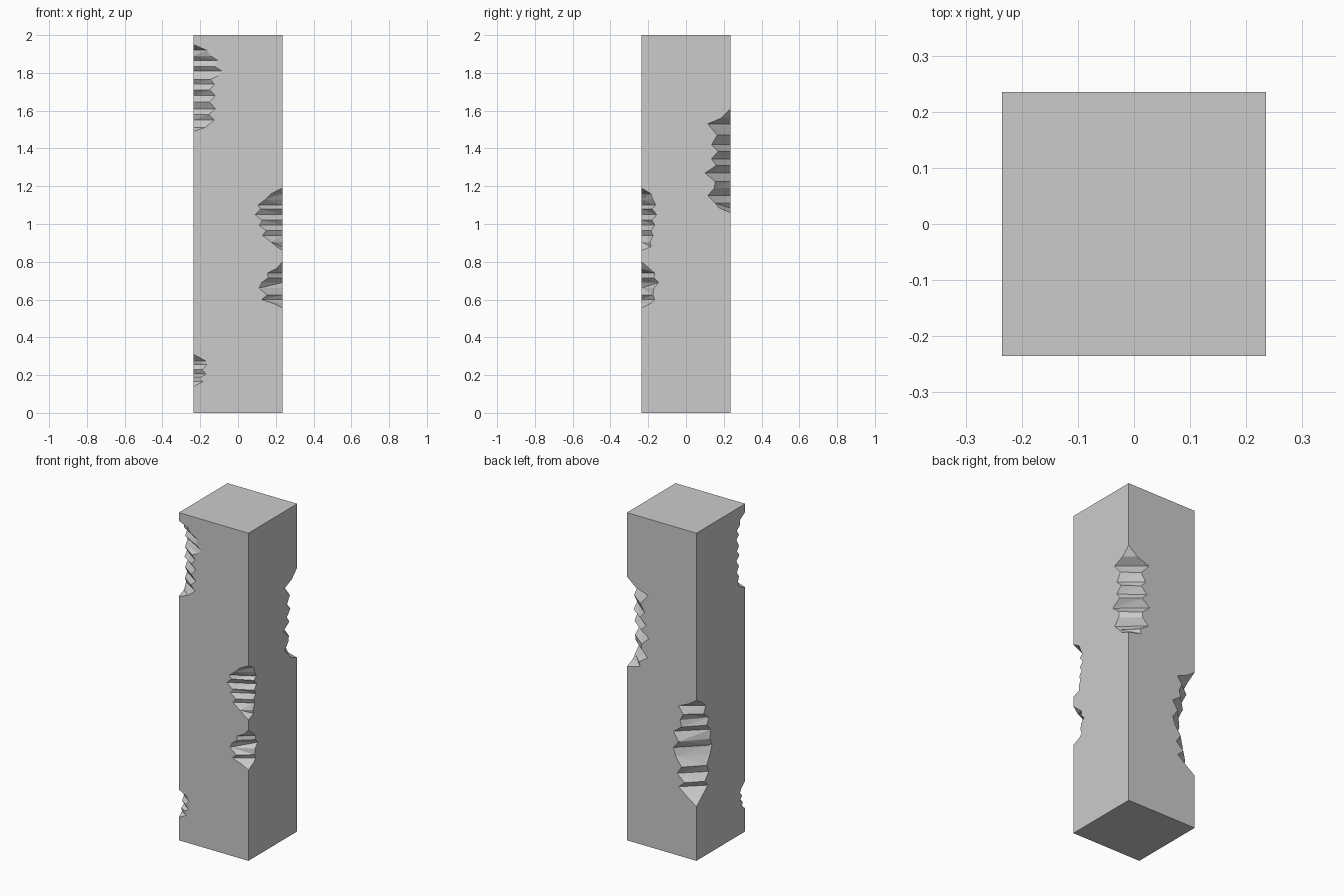
import bpy, bmesh
from mathutils import Vector

R, H = 0.235, 2.0   # half width and height of the pillar

# Chips per corner, listed bottom to top as rows of
# (z, bite into the next side, bite into the previous side), sides counter-clockwise
FRONT_LEFT = [
    (.14, 0, 0), (.165, .05, .03), (.19, .04, .025), (.205, .065, .05),
    (.23, .045, .03), (.255, .07, .05), (.275, .065, .04), (.31, 0, 0),
    (1.49, 0, 0), (1.51, .06, .05), (1.55, .11, .07), (1.58, .08, .06),
    (1.61, .115, .08), (1.645, .085, .06), (1.68, .115, .085), (1.71, .085, .055),
    (1.74, .11, .08), (1.765, .09, .06), (1.785, .13, .07), (1.81, .15, .085),
    (1.835, .11, .06), (1.865, .13, .08), (1.89, .09, .05), (1.92, .07, .05),
    (1.95, 0, 0)]
FRONT_RIGHT = [
    (.555, 0, 0), (.58, .05, .05), (.6, .07, .11), (.625, .06, .08),
    (.66, .065, .125), (.69, .09, .11), (.715, .065, .075), (.74, .07, .08),
    (.765, .04, .03), (.8, 0, 0),
    (.86, 0, 0), (.88, .05, .03), (.905, .045, .06), (.94, .06, .105),
    (.965, .05, .085), (.995, .07, .125), (1.02, .055, .11), (1.05, .08, .145),
    (1.08, .055, .115), (1.1, .075, .13), (1.13, .06, .09), (1.16, .05, .06),
    (1.19, 0, 0)]
BACK_RIGHT = [
    (1.06, 0, 0), (1.085, .09, .06), (1.11, .08, .08), (1.15, .14, .12),
    (1.19, .1, .085), (1.225, .1, .08), (1.27, .15, .135), (1.31, .095, .075),
    (1.345, .13, .1), (1.385, .09, .065), (1.42, .12, .1), (1.47, .09, .07),
    (1.53, .145, .12), (1.56, .06, .05), (1.61, 0, 0)]
BACK_LEFT = [
    (.33, 0, 0), (.38, .06, .07), (.42, .11, .12), (.455, .08, .08),
    (.5, .12, .13), (.545, .1, .1), (.6, .13, .14), (.65, .15, .155),
    (.695, .13, .12), (.75, .14, .155), (.79, .1, .1), (.83, .12, .11),
    (.87, .07, .09), (.915, .09, .12), (.945, .055, .05), (.98, 0, 0)]

corners = [Vector((-R, -R, 0)), Vector((R, -R, 0)), Vector((R, R, 0)), Vector((-R, R, 0))]
along = [Vector((1, 0, 0)), Vector((0, 1, 0)), Vector((-1, 0, 0)), Vector((0, -1, 0))]
bm = bmesh.new()


def edge_rows(k, chips):
    """Vertex pairs (next side, previous side) up one corner; intact points share one vertex."""
    rows = []
    for z, n, p in [(0, 0, 0)] + chips + [(H, 0, 0)]:
        base = corners[k] + Vector((0, 0, z))
        nxt = bm.verts.new(base + along[k] * n)
        prv = bm.verts.new(base - along[k - 1] * p) if n or p else nxt
        rows.append((nxt, prv))
    return rows


edges = [edge_rows(k, c) for k, c in enumerate((FRONT_LEFT, FRONT_RIGHT, BACK_RIGHT, BACK_LEFT))]

# Four sides with jagged outlines, and the broken strips at the corners
for k in range(4):
    right, left = edges[(k + 1) % 4], edges[k]
    bm.faces.new([r[1] for r in right] + [r[0] for r in reversed(left)])
    for i, ((n0, p0), (n1, p1)) in enumerate(zip(left, left[1:])):
        for tri in (((p0, n0, n1), (p0, n1, p1)) if i % 2 else ((p0, n0, p1), (n0, n1, p1))):
            if len(set(tri)) == 3:
                bm.faces.new(tri)

# Top and bottom
bm.faces.new([e[-1][0] for e in edges])
bm.faces.new([e[0][0] for e in reversed(edges)])

mesh = bpy.data.meshes.new("chipped_pillar")
bm.to_mesh(mesh)
bm.free()
bpy.context.collection.objects.link(bpy.data.objects.new("chipped_pillar", mesh))
